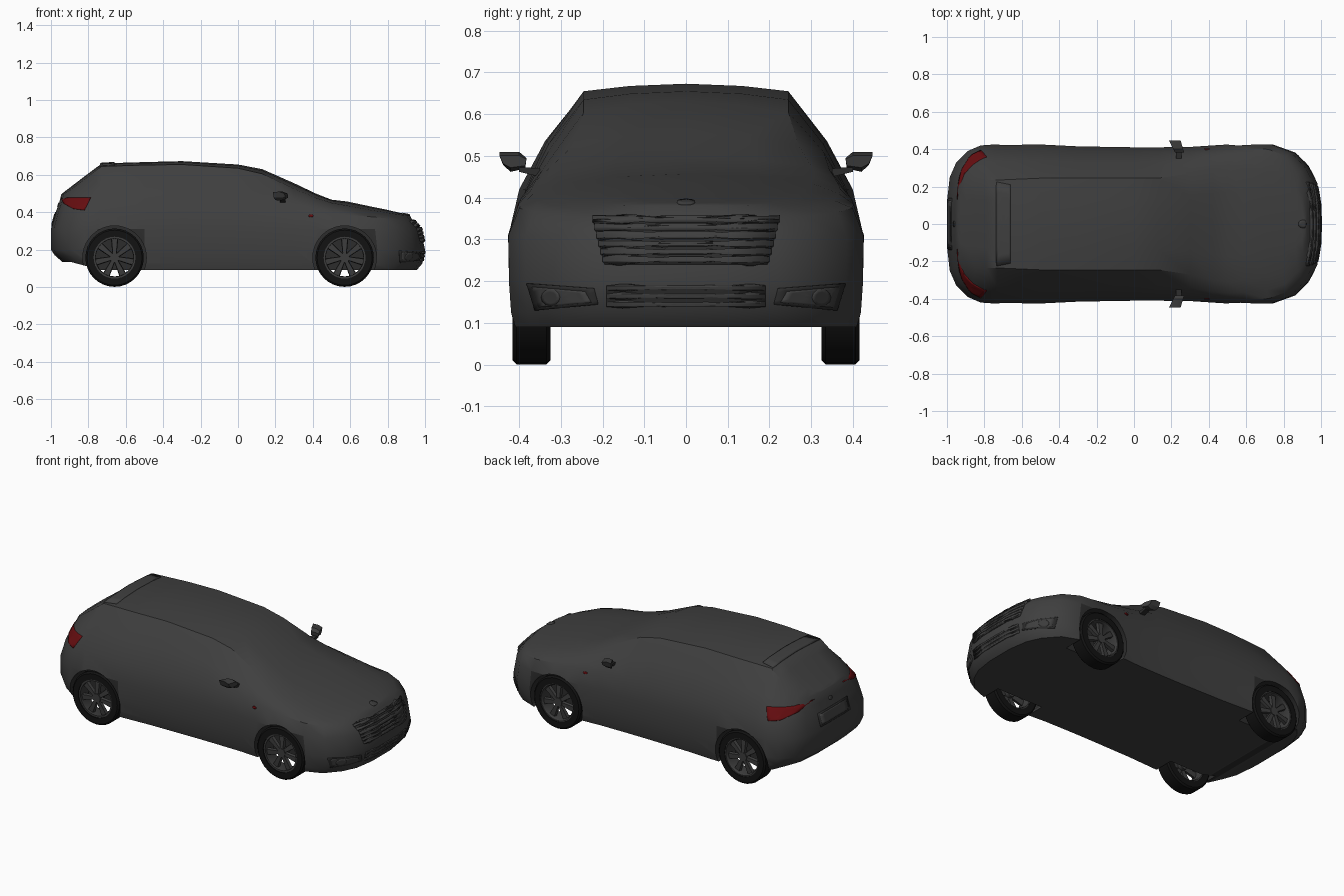
import bpy, bmesh, math
from mathutils import Vector
from mathutils.bvhtree import BVHTree

if "Cube" in bpy.data.objects:
    bpy.data.objects.remove(bpy.data.objects["Cube"])


def material(name, r, g, b):
    m = bpy.data.materials.new(name)
    m.diffuse_color = (r, g, b, 1)
    m.use_nodes = True
    m.node_tree.nodes["Principled BSDF"].inputs["Base Color"].default_value = m.diffuse_color
    return m


PAINT = material("dark_grey_paint", .05, .05, .05)
TRIM = material("charcoal_trim", .025, .025, .025)
RUBBER = material("black_rubber", .006, .006, .006)
ALLOY = material("grey_alloy", .045, .045, .045)
RED = material("red_lens", .13, .004, .005)


def make(name, verts, faces, mat, smooth=30):
    me = bpy.data.meshes.new(name)
    me.from_pydata(verts, [], faces)
    bm = bmesh.new()
    bm.from_mesh(me)
    bmesh.ops.remove_doubles(bm, verts=bm.verts, dist=1e-5)
    bmesh.ops.recalc_face_normals(bm, faces=bm.faces)
    bm.to_mesh(me)
    bm.free()
    ob = bpy.data.objects.new(name, me)
    bpy.context.collection.objects.link(ob)
    me.materials.append(mat)
    activate(ob)
    if smooth:
        bpy.ops.object.shade_smooth_by_angle(angle=math.radians(smooth))
    return ob


def activate(ob):
    bpy.ops.object.select_all(action='DESELECT')
    ob.select_set(True)
    bpy.context.view_layer.objects.active = ob


def lathe(name, profile, centre, mat, n=32):
    """Spin a closed (radius, y) profile about the y axis."""
    k = len(profile)
    verts = [(centre[0] + r * math.cos(2 * math.pi * i / n), centre[1] + y,
              centre[2] + r * math.sin(2 * math.pi * i / n))
             for i in range(n) for r, y in profile]
    faces = [(i * k + j, i * k + (j + 1) % k, (i + 1) % n * k + (j + 1) % k, (i + 1) % n * k + j)
             for i in range(n) for j in range(k)]
    return make(name, verts, faces, mat)


def cylinder(name, r, y0, y1, x, z, mat, n=40):
    ring = [(x + r * math.cos(2 * math.pi * i / n), z + r * math.sin(2 * math.pi * i / n)) for i in range(n)]
    verts = [(a, y, b) for y in (y0, y1) for a, b in ring]
    faces = [(i, (i + 1) % n, n + (i + 1) % n, n + i) for i in range(n)]
    return make(name, verts, faces + [tuple(range(n)), tuple(range(n, 2 * n))], mat)


# Body stations: x, belt half width, shoulder z, centre top z, top edge half width, top edge z
STATIONS = [
    (-1.0, .12, .40, .50, .08, .495), (-.985, .25, .40, .51, .18, .498),
    (-.95, .33, .41, .533, .22, .515), (-.89, .39, .415, .572, .23, .553),
    (-.82, .42, .42, .617, .235, .60), (-.75, .425, .42, .661, .235, .645),
    (-.5, .425, .42, .668, .245, .652), (-.3, .415, .42, .673, .245, .655),
    (0, .41, .42, .655, .245, .635), (.13, .41, .415, .63, .245, .605),
    (.3, .412, .41, .555, .27, .525), (.42, .42, .40, .498, .30, .475),
    (.5, .425, .39, .467, .31, .45), (.6, .427, .385, .457, .30, .435),
    (.74, .425, .375, .432, .28, .412), (.85, .385, .365, .413, .25, .397),
    (.93, .30, .355, .397, .20, .386), (.97, .22, .35, .39, .15, .382),
    (.99, .10, .345, .386, .07, .381)]
# Front and rear reach of each section row, from floor to roof centre
REACH = [(.955, -.94), (.955, -.94), (.985, -.98), (1.0, -1.0), (.975, -1.0),
         (.945, -.975), (.93, -.957), (.92, -.945), (.916, -.941), (.915, -.94)]


def section(X, W, S, T, Wt, Te):
    floor = .09 + .045 * min(1, max(0, (-.75 - X) / .2))
    Ws = W * .94
    rows = [(0, floor), (W - .015, floor), (W - .006, floor + .035), (W - .001, .2), (W, .31),
            (Ws, S), ((Ws + Wt) / 2 + .015 * W / .42, (S + Te) / 2), (Wt, Te),
            (Wt * .55, Te + (T - Te) * .7), (0, T)]
    out = []
    for (y, z), (f, r) in zip(rows, REACH):
        x = X
        if X > .5:
            x = .5 + (X - .5) * (f - .5) / .49
        elif X < -.6:
            x = -.6 + (X + .6) * (r + .6) / -.4
        out.append((x, y, z))
    return out + [(x, -y, z) for x, y, z in out[-2:0:-1]]


rings = [section(*s) for s in STATIONS]
K = len(rings[0])
faces = [(j * K + i, j * K + (i + 1) % K, (j + 1) * K + (i + 1) % K, (j + 1) * K + i)
         for j in range(len(rings) - 1) for i in range(K)]
for base in (0, (len(rings) - 1) * K):      # nose and tail strips
    for i in range(9):
        a, b, c, d = i, i + 1, (K - i - 1) % K, (K - i) % K
        quad = list(dict.fromkeys([a, b, c, d]))
        faces.append(tuple(base + v for v in quad))
body = make("body", [v for r in rings for v in r], faces, PAINT, 0)

# Wheel arches
AXLES = (-.66, .57)
HUB_Z = .157
for ax in AXLES:
    for s in (-1, 1):
        cutter = cylinder("arch_cutter", .17, .29 * s, .6 * s, ax, HUB_Z, TRIM)
        cutter.hide_render = True
        mod = body.modifiers.new("arch", 'BOOLEAN')
        mod.operation, mod.solver, mod.object = 'DIFFERENCE', 'EXACT', cutter
        activate(body)
        bpy.ops.object.modifier_apply(modifier=mod.name)
        bpy.data.objects.remove(cutter)
body.data.materials.clear()
body.data.materials.append(PAINT)
body.data.materials.append(TRIM)
for p in body.data.polygons:
    c = p.center
    p.material_index = int(c.z > .1 and any(math.hypot(c.x - a, c.z - HUB_Z) < .172 for a in AXLES))
activate(body)
bpy.ops.object.shade_smooth_by_angle(angle=math.radians(35))
bpy.context.view_layer.update()
TREE = BVHTree.FromObject(body, bpy.context.evaluated_depsgraph_get())


def plate(name, outline, side, mat, h=.004, cuts=4, levels=4):
    """Wrap a flat outline onto the body, seen from side +x, -x, +y, -y or +z."""
    sign = -1 if side[0] == '-' else 1
    axis = 'xyz'.index(side[1])
    d = Vector([sign if i == axis else 0 for i in range(3)])
    n = len(outline)
    edge = [tuple(outline[i][k] + (outline[(i + 1) % n][k] - outline[i][k]) * t / cuts for k in (0, 1))
            for i in range(n) for t in range(cuts)]
    mid = [sum(p[k] for p in outline) / n for k in (0, 1)]
    pts = [mid] + [[mid[k] + (p[k] - mid[k]) * l / levels for k in (0, 1)]
                   for l in range(1, levels + 1) for p in edge]
    verts = []
    for a, b in pts:
        p = Vector((a, b, 0) if axis == 2 else (a, 0, b) if axis == 1 else (0, a, b)) + d * 2
        hit = TREE.ray_cast(p, -d)[0]
        verts.append(hit or TREE.find_nearest(p - d)[0])
    m = len(edge)
    fs = [(0, 1 + i, 1 + (i + 1) % m) for i in range(m)]
    fs += [(1 + l * m + i, 1 + l * m + (i + 1) % m, 1 + (l + 1) * m + (i + 1) % m, 1 + (l + 1) * m + i)
           for l in range(levels - 1) for i in range(m)]
    ob = make(name, verts, fs, mat)
    mod = ob.modifiers.new("thickness", 'SOLIDIFY')
    mod.thickness, mod.offset = 2 * h, 0
    return ob


def rect(a0, a1, b0, b1):
    return [(a0, b0), (a1, b0), (a1, b1), (a0, b1)]


def oval(a, b, ra, rb, n=12):
    return [(a + ra * math.cos(2 * math.pi * i / n), b + rb * math.sin(2 * math.pi * i / n)) for i in range(n)]


# Grille with slats, lower intake, badge plate
plate("grille_panel", [(-.195, .24), (.195, .24), (.222, .345), (-.222, .345)], '+x', TRIM, .003, 8, 6)
for i in range(6):
    z, w = .25 + .019 * i, .198 + .005 * i
    plate("grille_slat", rect(-w, w, z - .006, z + .006), '+x', PAINT, .012, 10, 2)
plate("lower_intake", rect(-.19, .19, .14, .19), '+x', TRIM, .003, 8, 4)
for z in (.145, .165, .185):
    plate("intake_slat", rect(-.19, .19, z - .005, z + .005), '+x', PAINT, .006, 10, 2)
plate("front_badge", oval(0, .388, .022, .006), '+x', ALLOY, .004, 1, 2)

# Rear plate recess, rear badge and roof spoiler
plate("rear_plate_frame", rect(-.14, .14, .325, .40), '-x', TRIM, .003)
plate("rear_plate", rect(-.125, .125, .335, .39), '-x', PAINT, .005)
plate("rear_badge", oval(0, .44, .015, .01), '-x', ALLOY, .004, 1, 2)
plate("roof_spoiler", [(-.735, -.225), (-.66, -.21), (-.66, .21), (-.735, .225)], '+z', PAINT, .005, 6)

for s in (-1, 1):
    side = '+y' if s > 0 else '-y'
    # Fog lamps
    plate("fog_frame", [(.21 * s, .145), (.36 * s, .13), (.38 * s, .195), (.22 * s, .183)][::s], '+x', TRIM, .004)
    plate("fog_inset", [(.225 * s, .15), (.35 * s, .138), (.365 * s, .187), (.24 * s, .176)][::s], '+x', PAINT, .006)
    plate("fog_lamp", oval(.32 * s, .162, .022, .02), '+x', ALLOY, .008, 1, 3)
    # Tail lights and side markers
    plate("tail_light", [(-.945, .475), (-.787, .477), (-.82, .41), (-.88, .418), (-.93, .445)], side, RED, .004)
    plate("side_marker", oval(.39, .38, .013, .007, 8), side, RED, .004, 1, 2)
    # Door mirrors
    head = [(.385, .47), (.42, .462), (.438, .478), (.447, .51), (.40, .51), (.382, .495)]
    vs = [(x + (y - .41) * lean, y * s, .487 + (z - .487) * k) for x, k, lean in
          ((.205, .9, -.5), (.235, 1, -.4), (.26, .6, -.3)) for y, z in head]
    fs = [tuple(range(6)), tuple(range(12, 18))]
    fs += [(r * 6 + i, r * 6 + (i + 1) % 6, r * 6 + 6 + (i + 1) % 6, r * 6 + 6 + i)
           for r in (0, 1) for i in range(6)]
    make("mirror_head", vs, fs, ALLOY)
    arm = [(x, y * s, z) for x in (.225, .255)
           for y, z in ((.35, .45), (.40, .462), (.40, .474), (.35, .47))]
    make("mirror_arm", arm, [(0, 1, 2, 3), (4, 5, 6, 7)] +
         [(i, (i + 1) % 4, 4 + (i + 1) % 4, 4 + i) for i in range(4)], TRIM)

    # Wheels: tyre, rim, hub and spokes
    for ax in AXLES:
        c = (ax, .37 * s, HUB_Z)
        lathe("tyre", [(.112, -.045), (.147, -.045), (.156, -.036), (.156, .036),
                       (.147, .045), (.112, .045)], c, RUBBER)
        lathe("rim", [(.102, -.04), (.113, -.04), (.113, .042), (.106, .042), (.1, .03)], c, ALLOY)
        cylinder("hub", .026, .36 * s, .405 * s, ax, HUB_Z, ALLOY, 16)
        for k in range(7):
            t = math.pi / 2 + 2 * math.pi * k / 7
            u, v = (math.cos(t), math.sin(t)), (-math.sin(t), math.cos(t))
            vs = [(ax + u[0] * r + v[0] * w, y * s, HUB_Z + u[1] * r + v[1] * w)
                  for r, hw, yo in ((.015, .011, .402), (.106, .02, .396))
                  for w, y in ((-hw, yo - .018), (hw, yo - .018), (hw * .8, yo), (-hw * .8, yo))]
            make("spoke", vs, [(0, 1, 2, 3), (4, 5, 6, 7)] +
                 [(i, (i + 1) % 4, 4 + (i + 1) % 4, 4 + i) for i in range(4)], ALLOY)
